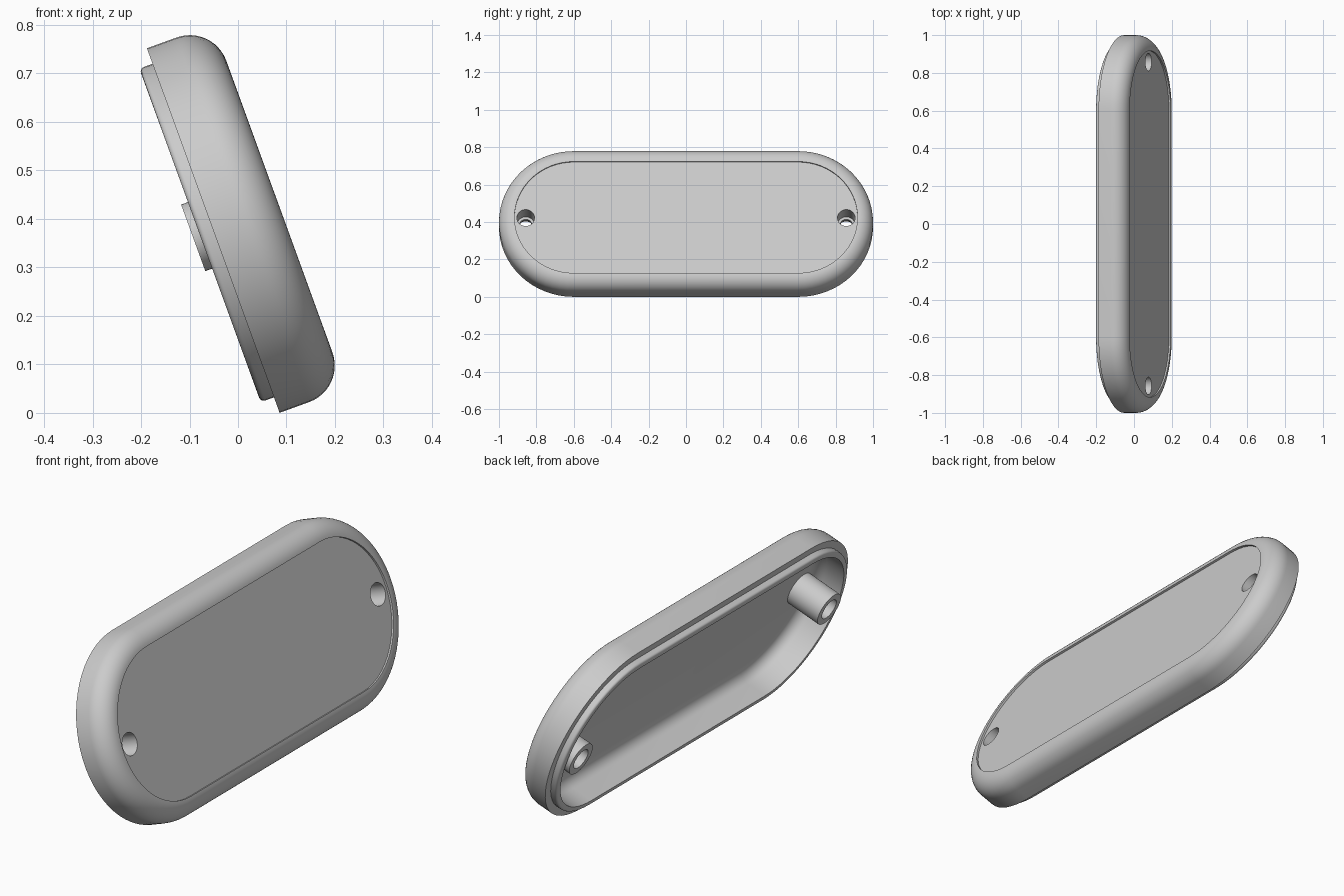
import bpy, bmesh
from math import pi, sin, cos, radians
from mathutils import Matrix

if "Cube" in bpy.data.objects:
    bpy.data.objects.remove(bpy.data.objects["Cube"])

HALF_STRAIGHT = 0.6   # half length of the straight sides
ARC_STEPS = 32        # segments per rounded end

grey = bpy.data.materials.new("plain_grey")
grey.use_nodes = True
grey.diffuse_color = (0.6, 0.6, 0.6, 1)
grey.node_tree.nodes["Principled BSDF"].inputs["Base Color"].default_value = (0.6, 0.6, 0.6, 1)


def make_object(name, bm):
    bmesh.ops.recalc_face_normals(bm, faces=bm.faces)
    mesh = bpy.data.meshes.new(name)
    bm.to_mesh(mesh)
    bm.free()
    mesh.materials.append(grey)
    obj = bpy.data.objects.new(name, mesh)
    bpy.context.collection.objects.link(obj)
    return obj


def fillet(cr, cd, radius, start, end, steps):
    """Arc of (outline radius, depth) points."""
    angles = [radians(start + (end - start) * i / steps) for i in range(steps + 1)]
    return [(cr + radius * cos(a), cd + radius * sin(a)) for a in angles]


def stadium(bm, radius, depth):
    """Rounded-end outline in the plane x = depth."""
    ring = []
    for side in (1, -1):
        for i in range(ARC_STEPS + 1):
            a = pi * i / ARC_STEPS
            ring.append(bm.verts.new((depth, side * (HALF_STRAIGHT + radius * sin(a)),
                                      side * radius * cos(a))))
    return ring


def cylinder(name, radius, y, d0, d1):
    bm = bmesh.new()
    place = Matrix.Translation(((d0 + d1) / 2, y, 0)) @ Matrix.Rotation(pi / 2, 4, 'Y')
    bmesh.ops.create_cone(bm, cap_ends=True, segments=48, radius1=radius,
                          radius2=radius, depth=d1 - d0, matrix=place)
    obj = make_object(name, bm)
    obj.hide_render = True
    return obj


# Hollow cover: floor, inner wall, locating lip, rim, rounded edge, recessed face
profile = fillet(0.29, 0.06, 0.05, 90, 0, 8)
profile += [(0.34, -0.029)]
profile += fillet(0.356, -0.019, 0.01, -90, 0, 4)
profile += [(0.366, 0), (0.4, 0)]
profile += fillet(0.32, 0.065, 0.08, 0, 90, 12)
profile += [(0.317, 0.145), (0.317, 0.136)]

bm = bmesh.new()
rings = [stadium(bm, r, d) for r, d in profile]
for a, b in zip(rings, rings[1:]):
    n = len(a)
    for i in range(n):
        j = (i + 1) % n
        bm.faces.new((a[i], a[j], b[j], b[i]))
bm.faces.new(rings[0])
bm.faces.new(rings[-1])
cover = make_object("cover", bm)

# Screw bosses with a bore from each side and a thin web between
helpers = []
for y in (-0.857, 0.857):
    steps = [("screw_boss", 0.073, -0.044, 0.122, 'UNION'),
             ("front_bore", 0.047, 0.022, 0.2, 'DIFFERENCE'),
             ("rear_bore", 0.045, -0.1, 0.0, 'DIFFERENCE'),
             ("screw_hole", 0.033, -0.02, 0.04, 'DIFFERENCE')]
    for name, radius, d0, d1, operation in steps:
        helper = cylinder(name, radius, y, d0, d1)
        mod = cover.modifiers.new(name, 'BOOLEAN')
        mod.operation = operation
        mod.solver = 'EXACT'
        mod.object = helper
        helpers.append(helper)

# Bake the cuts and drop the helpers
bpy.context.view_layer.update()
depsgraph = bpy.context.evaluated_depsgraph_get()
baked = bpy.data.meshes.new_from_object(cover.evaluated_get(depsgraph))
cover.modifiers.clear()
cover.data = baked
baked.materials.clear()
baked.materials.append(grey)
for poly in baked.polygons:
    poly.material_index = 0
for helper in helpers:
    bpy.data.objects.remove(helper)

# Lean the cover back and stand it on the ground
cover.rotation_euler = (0, radians(-20), 0)
cover.location = (-0.051, 0, 0.376)

bpy.ops.object.select_all(action='DESELECT')
cover.select_set(True)
bpy.context.view_layer.objects.active = cover
bpy.ops.object.shade_smooth_by_angle(angle=radians(30))
